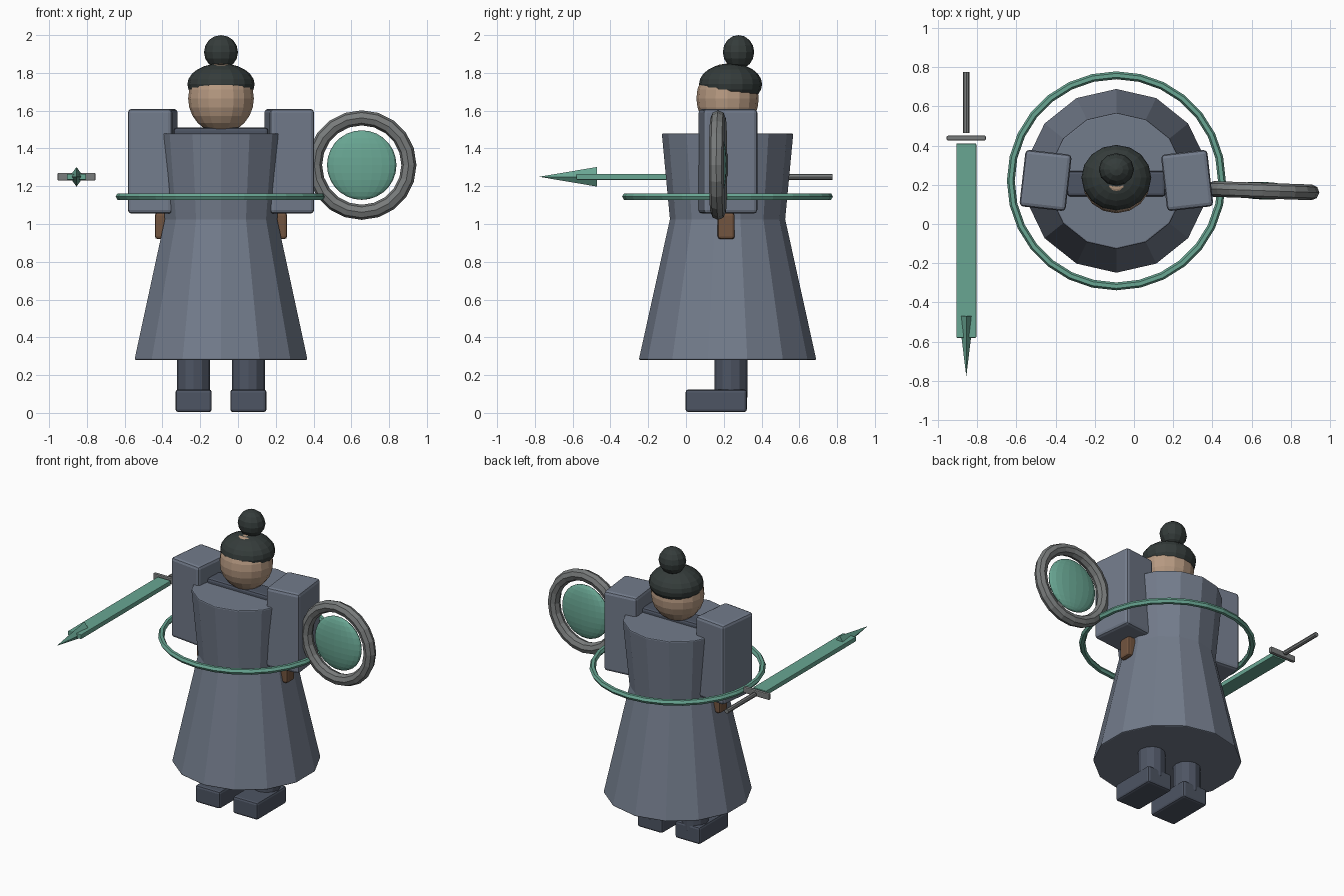
import bpy, bmesh
from math import pi, sin, cos, radians
from mathutils import Matrix

if "Cube" in bpy.data.objects:
    bpy.data.objects.remove(bpy.data.objects["Cube"])

CX, CY = -0.09, 0.22  # body axis


def mat(name, rgb):
    m = bpy.data.materials.new(name)
    m.diffuse_color = (*rgb, 1)
    m.use_nodes = True
    m.node_tree.nodes["Principled BSDF"].inputs["Base Color"].default_value = m.diffuse_color
    return m


ROBE = mat("slate_cloth", (0.17, 0.20, 0.26))
DARK = mat("dark_cloth", (0.075, 0.09, 0.125))
SKIN = mat("skin", (0.47, 0.32, 0.22))
HAIR = mat("hair", (0.035, 0.045, 0.043))
JADE = mat("jade", (0.14, 0.38, 0.29))
HAND = mat("brown", (0.17, 0.09, 0.05))
METAL = mat("metal", (0.19, 0.20, 0.20))


def finish(name, bm, m, loc=(0, 0, 0), rot=(0, 0, 0), bevel=0):
    bmesh.ops.recalc_face_normals(bm, faces=bm.faces)
    me = bpy.data.meshes.new(name)
    bm.to_mesh(me)
    bm.free()
    me.materials.append(m)
    ob = bpy.data.objects.new(name, me)
    ob.location, ob.rotation_euler = loc, rot
    bpy.context.collection.objects.link(ob)
    if bevel:
        b = ob.modifiers.new("bevel", 'BEVEL')
        b.width, b.segments, b.limit_method = bevel, 2, 'ANGLE'
    return ob


def box(name, loc, size, m, bevel=0.015, rot=(0, 0, 0)):
    bm = bmesh.new()
    bmesh.ops.create_cube(bm, size=1, matrix=Matrix.Diagonal((*size, 1)))
    return finish(name, bm, m, loc, rot, bevel)


def ball(name, loc, radii, m, u=16, v=12, rot=(0, 0, 0)):
    bm = bmesh.new()
    bmesh.ops.create_uvsphere(bm, u_segments=u, v_segments=v, radius=1,
                              matrix=Matrix.Diagonal((*radii, 1)))
    return finish(name, bm, m, loc, rot)


def lathe(name, profile, sides, m, loc, rot=(0, 0, 0), closed=False, bevel=0, sx=1):
    """Spin (radius, height) points round z; open profiles get end caps."""
    bm = bmesh.new()
    rings = [[bm.verts.new((r * sx * sin(2 * pi * i / sides), -r * cos(2 * pi * i / sides), z))
              for i in range(sides)] for r, z in profile]
    pairs = list(zip(rings, rings[1:]))
    if closed:
        pairs.append((rings[-1], rings[0]))
    for a, b in pairs:
        for i in range(sides):
            j = (i + 1) % sides
            bm.faces.new((a[i], a[j], b[j], b[i]))
    if not closed:
        bm.faces.new(rings[0])
        bm.faces.new(rings[-1])
    return finish(name, bm, m, loc, rot, bevel)


def torus(name, major, minor, sides, tube, m, loc, rot=(0, 0, 0)):
    prof = [(major + minor * cos(2 * pi * k / tube), minor * sin(2 * pi * k / tube))
            for k in range(tube)]
    return lathe(name, prof, sides, m, loc, rot, closed=True)


# Robe and shoulder bar
lathe("robe", [(0.47, 0.28), (0.305, 1.025), (0.348, 1.48)], 14, ROBE, (CX, CY, 0), bevel=0.008)
box("shoulder_bar", (CX, 0.205, 1.44), (0.5, 0.13, 0.14), DARK)

# Paired limbs
for side, s in (("left", -1), ("right", 1)):
    box(f"{side}_sleeve", (CX + s * 0.361, 0.222, 1.332), (0.237, 0.29, 0.555), ROBE, 0.02,
        (0, 0, s * radians(6.5)))
    box(f"{side}_hand", (CX + s * 0.3, 0.213, 0.99), (0.1, 0.09, 0.14), HAND)
    lathe(f"{side}_leg", [(0.088, 0.08), (0.088, 0.5)], 12, DARK, (CX + s * 0.145, 0.238, 0), bevel=0.005)
    box(f"{side}_shoe", (CX + s * 0.145, 0.16, 0.064), (0.192, 0.325, 0.12), DARK)

# Head, hair and bun
ball("head", (CX, 0.22, 1.665), (0.174, 0.165, 0.185), SKIN)
ball("hair", (CX, 0.236, 1.74), (0.178, 0.167, 0.11), HAIR)
ball("hair_bun", (CX, 0.278, 1.91), (0.09, 0.083, 0.09), HAIR, 12, 8)

# Floating hoop
torus("waist_hoop", 0.538, 0.02, 28, 6, JADE, (CX, CY, 1.145))

# Round mirror
tilt = radians(-2)
torus("mirror_frame", 0.25, 0.04, 20, 8, METAL, (0.655, 0.17, 1.312), (pi / 2, 0, tilt))
ball("mirror_disc", (0.655, 0.17, 1.312), (0.184, 0.045, 0.184), JADE, 20, 14, (0, 0, tilt))

# Floating sword pointing forward
SX, SZ = -0.855, 1.25
box("sword_blade", (SX, -0.085, SZ), (0.102, 0.99, 0.032), JADE, 0.004)
lathe("sword_tip", [(0.052, -0.47), (0.0005, -0.775)], 4, JADE, (SX, 0, SZ), (-pi / 2, 0, 0), sx=0.72).scale.z = -1
bpy.data.objects["sword_tip"].rotation_euler.x = pi / 2
box("sword_guard", (SX, 0.438, SZ), (0.2, 0.024, 0.042), METAL, 0.006)
lathe("sword_handle", [(0.016, -0.155), (0.016, 0.155)], 8, METAL, (SX, 0.62, SZ), (pi / 2, 0, 0))
